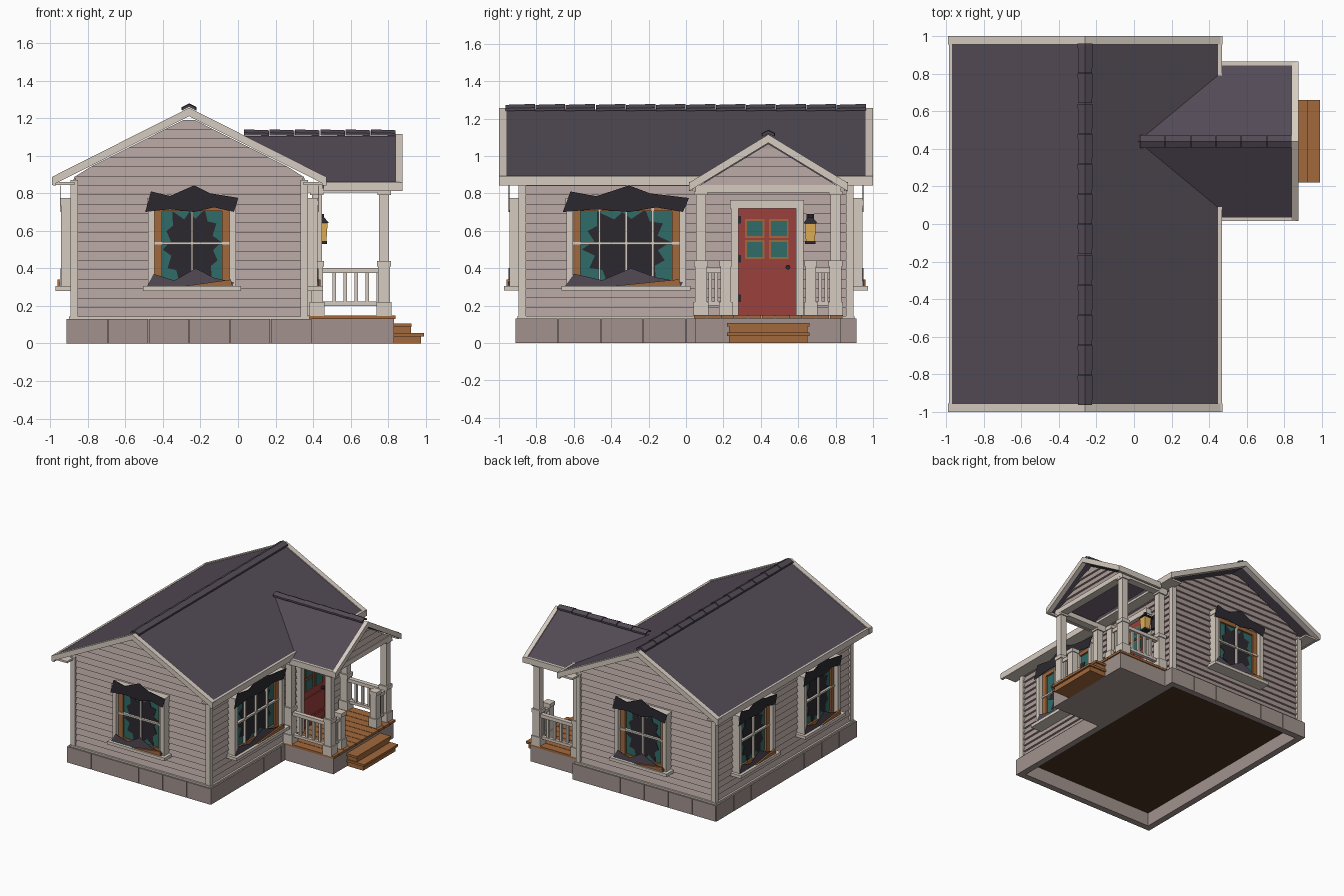
import bpy, bmesh, math

if "Cube" in bpy.data.objects:
    bpy.data.objects.remove(bpy.data.objects["Cube"])

def mat(name, r, g, b):
    m = bpy.data.materials.new(name)
    m.diffuse_color = (r, g, b, 1)
    m.use_nodes = True
    m.node_tree.nodes["Principled BSDF"].inputs["Base Color"].default_value = m.diffuse_color
    return m

SIDING = mat("siding", .42, .34, .32)
STONE = mat("stone", .36, .29, .27)
CREAM = mat("cream", .67, .60, .53)
ROOF = mat("shingle", .085, .068, .09)
DARK = mat("dark", .025, .022, .028)
WOOD = mat("wood", .36, .14, .045)
BROWN = mat("floor", .07, .035, .015)
RED = mat("door_red", .33, .05, .045)
TEAL = mat("glass", .03, .15, .14)
AMBER = mat("amber", .75, .43, .1)

# Local frames: (u along wall, v up, w outwards) -> world
FRONT = lambda u, v, w: (u, -w, v)
BACK = lambda u, v, w: (-u, w, v)
RIGHT = lambda u, v, w: (w, u, v)
LEFT = lambda u, v, w: (-w, -u, v)
PLAN = lambda u, v, w: (u, v, w)

def part(name, material, solids):
    """One object made of solids, each lofted between two matching loops."""
    bm = bmesh.new()
    for a, b in solids:
        a = [bm.verts.new(p) for p in a]
        b = [bm.verts.new(p) for p in b]
        bm.faces.new(a)
        bm.faces.new(b)
        for i in range(len(a)):
            j = (i + 1) % len(a)
            bm.faces.new((a[i], a[j], b[j], b[i]))
    bmesh.ops.recalc_face_normals(bm, faces=bm.faces)
    me = bpy.data.meshes.new(name)
    bm.to_mesh(me)
    bm.free()
    me.materials.append(material)
    bpy.context.collection.objects.link(bpy.data.objects.new(name, me))

def prism(F, pts, w0, w1):
    return [F(u, v, w0) for u, v in pts], [F(u, v, w1) for u, v in pts]

def rect(F, u0, u1, v0, v1, w0, w1):
    return prism(F, [(u0, v0), (u1, v0), (u1, v1), (u0, v1)], w0, w1)

def box(x0, x1, y0, y1, z0, z1):
    return rect(PLAN, x0, x1, y0, y1, z0, z1)

def post(x, y, r, z0, z1):
    return box(x - r, x + r, y - r, y + r, z0, z1)

def chevron(c, h, zr, slope, t):
    ze = zr - slope * h
    return [(c - h, ze), (c, zr), (c + h, ze), (c + h, ze - t), (c, zr - t), (c - h, ze - t)]

def boards(F, c, w, z0, z1, half):
    """Overlapping clapboards; half(z) is the half width at a height."""
    out = []
    for i in range(round((z1 - z0) / .05)):
        a, b = z0 + i * .05, z0 + (i + 1) * .05
        ends = []
        for z, o in ((a, .021), (b, .005)):
            h = max(half(z), .004)
            ends.append([F(c - h, z, w - .01), F(c + h, z, w - .01), F(c + h, z, w + o), F(c - h, z, w + o)])
        out.append(ends)
    return out

CX, S = -.26, .504            # house centre line, main roof slope
PY, PS = .44, .61             # porch centre line, porch roof slope

# Foundation ring with separate facing blocks
part("foundation_ring", STONE, [
    box(-.90, -.86, -.90, .90, 0, .13), box(.34, .38, -.90, .90, 0, .13),
    box(-.90, .38, -.90, -.86, 0, .13), box(-.90, .38, .86, .90, 0, .13)])
blocks = []
for F, c, n, w, half in ((FRONT, CX, 6, .89, .65), (BACK, -CX, 6, .89, .65),
                         (RIGHT, 0, 8, .37, .912), (LEFT, 0, 8, .89, .912)):
    step = 2 * half / n
    blocks += [rect(F, c - half + i * step + .002, c - half + (i + 1) * step - .002, 0, .13, w, w + .022)
               for i in range(n)]
part("foundation_blocks", STONE, blocks)
part("floor", BROWN, [box(-.87, .35, -.87, .87, .11, .135)])

# Walls
part("wall_core", SIDING, [prism(FRONT, [(-.865, .135), (.345, .135), (.345, .87), (CX, 1.19), (-.865, .87)], -.865, .865)])
gable = lambda z: min(.605, (1.205 - z) / S)
part("front_siding", SIDING, boards(FRONT, CX, .865, .14, 1.19, gable))
part("back_siding", SIDING, boards(BACK, -CX, .865, .14, 1.19, gable))
part("right_siding", SIDING, boards(RIGHT, 0, .345, .14, .89, lambda z: .865))
part("left_siding", SIDING, boards(LEFT, 0, .865, .14, .89, lambda z: .865))
part("corner_boards", CREAM, [box(x, x + .04, y, y + .04, .13, .87) for x in (-.893, .333) for y in (-.895, .855)])
part("base_trim", CREAM, [box(-.90, .38, -.90, .90, .128, .143)])

# Main roof
part("main_roof", ROOF, [prism(FRONT, chevron(CX, .715, 1.247, S, .03), -.96, .96)])
part("main_bargeboards", CREAM, [prism(F, chevron(c, .73, 1.255, S, .045), .957, 1)
                                 for F, c in ((FRONT, CX), (BACK, -CX))])
part("main_fascias", CREAM, [box(-.985, -.968, -1, 1, .842, .892), box(.448, .468, -1, .09, .842, .892),
                             box(.448, .468, .79, 1, .842, .892)])
part("soffits", CREAM, [box(-.975, -.87, -.97, .97, .845, .86), box(.35, .455, -.97, .97, .845, .86)])

def ridge_caps(F, c, z, r, a, b, n):
    out, step = [], (b - a) / n
    for i in range(n):
        s = a + i * step
        out.append(([F(u, v, s + .003) for u, v in chevron(c, r, z, .5, .014)],
                    [F(u, v, s + step) for u, v in chevron(c, r * .93, z - .005, .5, .014)]))
    return out
part("main_ridge_caps", ROOF, ridge_caps(FRONT, CX, 1.278, .04, -.965, .965, 12))

# Porch roof, cut to the valley of the main roof
slabs = []
for s in (-1, 1):
    plan = [(.018, 0), (.45, .357), (.45, .41), (.845, .41), (.845, 0)]
    slabs.append([[(x, PY + s * d, 1.105 - PS * d - t) for x, d in plan] for t in (0, .03)])
part("porch_roof", ROOF, slabs)
part("porch_bargeboard", CREAM, [prism(RIGHT, chevron(PY, .425, 1.115, PS, .045), .84, .875)])
part("porch_fascias", CREAM, [box(.455, .86, PY + s * .415 - .01, PY + s * .415 + .01, .812, .86) for s in (-1, 1)])
part("porch_ridge_caps", ROOF, ridge_caps(RIGHT, PY, 1.14, .035, .03, .84, 6))
part("porch_gable_back", SIDING, [prism(RIGHT, [(.07, .84), (.81, .84), (PY, 1.065)], .775, .79)])
part("porch_gable_siding", SIDING, boards(RIGHT, PY, .79, .84, 1.04, lambda z: (1.065 - z) / PS))
part("porch_beams", CREAM, [box(.75, .815, .05, .83, .805, .845), box(.37, .78, .05, .11, .805, .845),
                            box(.37, .78, .77, .83, .805, .845)])

# Porch base, deck and steps
part("porch_base", STONE, [box(.37, .83, .05, .83, 0, .13)])
n = 11
part("deck_planks", WOOD, [box(.38, .84, .04 + i * .8 / n + .002, .04 + (i + 1) * .8 / n - .002, .13, .149)
                           for i in range(n)])
part("porch_steps", WOOD, [box(.83, .92, .23, .65, .055, .088), box(.83, .925, .22, .66, .088, .106),
                           box(.83, .975, .23, .65, 0, .038), box(.83, .99, .22, .66, .038, .056)])

# Porch posts, newels and railings
posts = []
for x in (.42, .778):
    for y in (.08, .80):
        posts += [post(x, y, r, a, b) for r, a, b in (
            (.04, .145, .22), (.032, .22, .41), (.038, .41, .44), (.027, .44, .79), (.036, .79, .81))]
part("porch_posts", CREAM, posts)
part("stair_newels", CREAM, [post(.778, y, r, a, b) for y in (.213, .667) for r, a, b in (
    (.036, .145, .22), (.028, .22, .41), (.034, .41, .44))])
rails = []
for y in (.08, .80):
    rails += [box(.44, .76, y - .018, y + .018, .375, .403), box(.44, .76, y - .014, y + .014, .20, .222)]
    rails += [post(.455 + i * .0585, y, .009, .22, .38) for i in range(1, 6)]
for a, b in ((.08, .213), (.667, .80)):
    rails += [box(.76, .796, a, b, .375, .403), box(.764, .792, a, b, .20, .222)]
    rails += [post(.778, a + (b - a) * f, .009, .22, .38) for f in (.38, .62)]
part("porch_railings", CREAM, rails)

# Front door
B = .345
part("door_frame", CREAM, [rect(RIGHT, .24, .28, .145, .72, B, B + .06), rect(RIGHT, .587, .627, .145, .72, B, B + .06),
                           rect(RIGHT, .235, .632, .72, .765, B, B + .065)])
part("door", RED, [rect(RIGHT, .28, .587, .145, .72, B, B + .035)]
     + [rect(RIGHT, a, b, c, d, B, B + .042) for a, b, c, d in (
        (.30, .567, .235, .39), (.30, .567, .165, .215))])
panes = [(u, v) for u in (.367, .497) for v in (.50, .612)]
part("door_pane_frames", WOOD, [rect(RIGHT, u - .052, u + .052, v - .051, v + .051, B, B + .041) for u, v in panes])
part("door_panes", TEAL, [rect(RIGHT, u - .042, u + .042, v - .041, v + .041, B, B + .044) for u, v in panes])
knob = [(.545 + .013 * math.cos(i * math.pi / 4), .405 + .013 * math.sin(i * math.pi / 4)) for i in range(8)]
part("door_knob_and_hinges", DARK, [prism(RIGHT, knob, B, B + .06)]
     + [rect(RIGHT, .28, .293, z, z + .04, B, B + .042) for z in (.22, .43, .64)])

# Wall lantern
def taper(x, y, r0, z0, r1, z1):
    return [[(x + i * r, y + j * r, z) for i, j in ((-1, -1), (1, -1), (1, 1), (-1, 1))]
            for r, z in ((r0, z0), (r1, z1))]
LX, LY = .447, .665
part("lantern_glass", AMBER, [taper(LX, LY, .024, .545, .03, .64)])
part("lantern_metal", DARK, [taper(LX, LY, .028, .53, .028, .546), taper(LX, LY, .038, .64, .012, .672),
                             taper(LX, LY, .01, .67, .01, .69), box(.35, LX, LY - .008, LY + .008, .66, .675),
                             box(.35, .375, LY - .02, LY + .02, .58, .69)])

# Broken windows
def window(name, F, c, b, hw, bars):
    hi, z0, z1 = hw - .035, .305, .735
    R = lambda u0, u1, v0, v1, w0, w1: rect(F, c + u0, c + u1, v0, v1, b + w0, b + w1)
    part(name + "_casing", CREAM, [R(-hw, -hi, z0, z1, 0, .078), R(hi, hw, z0, z1, 0, .078),
                                   R(-hw - .005, hw + .005, z1, .775, 0, .08), R(-hw - .025, hw + .025, .28, z0, 0, .108)])
    part(name + "_sash", WOOD, [R(-hi, -hi + .04, z0, z1, 0, .045), R(hi - .04, hi, z0, z1, 0, .045),
                                R(-hi, hi, z0, z0 + .03, 0, .045), R(-hi, hi, z1 - .03, z1, 0, .045)])
    part(name + "_glass", TEAL, [R(-hi + .03, hi - .03, z0, z1, 0, .03)])
    star = []
    for i in range(24):
        a = i * math.tau / 24 + .1
        k = (1 if i % 4 == 0 else .9) if i % 2 == 0 else .72
        q = k / max(abs(math.cos(a)), abs(math.sin(a))) ** .6
        star.append((c + (hi - .035) * .95 * max(-1, min(1, q * math.cos(a))),
                     .52 + .2 * max(-1, min(1, q * math.sin(a)))))
    part(name + "_hole", DARK, [prism(F, star, b + .028, b + .034)])
    part(name + "_muntins", CREAM, [R(-hi, hi, .527, .541, .03, .052)]
         + [R(u - .006, u + .006, z0, z1, .03, .052) for u in [hi * (2 * i / (bars + 1) - 1) for i in range(1, bars + 1)]])
    shape = lambda pts: [(c + u * hw, v) for u, v in pts]
    part(name + "_torn_awning", DARK, [prism(F, shape([
        (-1.06, .70), (-.93, .81), (-.5, .785), (.05, .842), (.4, .80), (1.05, .775), (.95, .70),
        (.5, .725), (.05, .70), (-.5, .715)]), b + .08, b + .084)])
    part(name + "_debris", ROOF, [prism(F, shape([
        (-1.04, .295), (-.87, .37), (-.4, .335), (.08, .40), (.5, .35), (.95, .325), (.9, .295)]), b + .079, b + .083)])
    part(name + "_fallen_board", WOOD, [prism(F, shape([(-.2, .305), (.88, .34), (.92, .305)]), b + .08, b + .095)])

window("front_window", FRONT, -.245, .865, .235, 1)
window("back_window", BACK, .245, .865, .235, 1)
window("right_window", RIGHT, -.32, .345, .32, 3)
window("left_window_a", LEFT, -.42, .865, .235, 1)
window("left_window_b", LEFT, .42, .865, .235, 1)
